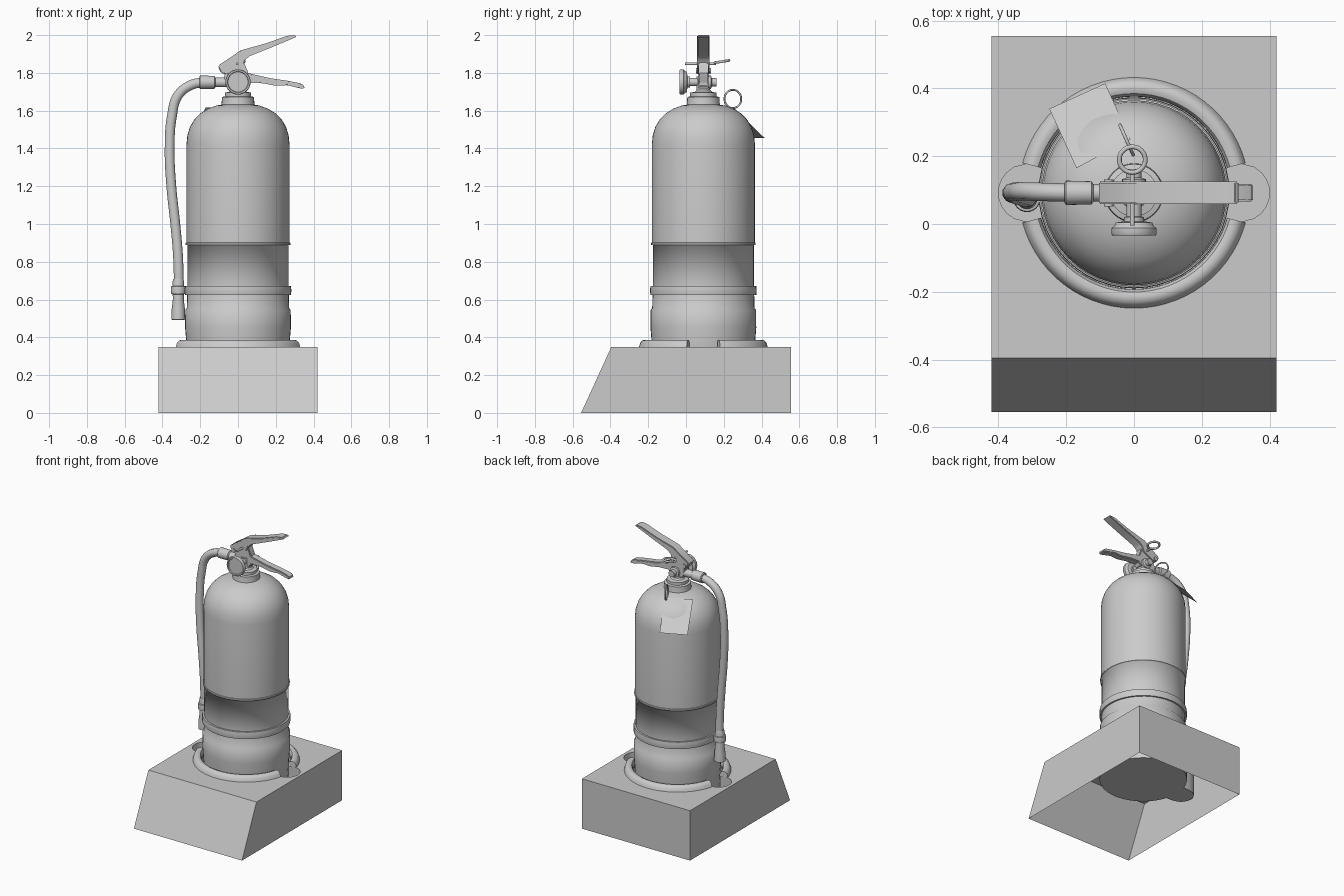
import bpy, bmesh, math
from mathutils import Vector, Matrix

if "Cube" in bpy.data.objects:
    bpy.data.objects.remove(bpy.data.objects["Cube"])

CY = 0.092                      # y of the cylinder axis
grey = bpy.data.materials.new("light_grey")
grey.diffuse_color = (0.6, 0.6, 0.6, 1)
grey.use_nodes = True
grey.node_tree.nodes["Principled BSDF"].inputs["Base Color"].default_value = grey.diffuse_color


def finish(name, bm, angle=35):
    """Turn a bmesh into a shaded object."""
    bmesh.ops.recalc_face_normals(bm, faces=bm.faces)
    me = bpy.data.meshes.new(name)
    bm.to_mesh(me)
    bm.free()
    ob = bpy.data.objects.new(name, me)
    bpy.context.collection.objects.link(ob)
    me.materials.append(grey)
    bpy.ops.object.select_all(action='DESELECT')
    ob.select_set(True)
    bpy.context.view_layer.objects.active = ob
    bpy.ops.object.shade_smooth_by_angle(angle=math.radians(angle))
    return ob


def lathe(name, profile, loc=(0, CY, 0), axis=(0, 0, 1), segs=48, angle=35, arc=None):
    """Revolve (radius, height) points round an axis; arc limits it to (start, end) degrees."""
    bm = bmesh.new()
    a0, a1 = (math.radians(a) for a in (arc or (0, 360)))
    n = segs if arc is None else segs + 1
    rows = []
    for i in range(n):
        a = a0 + (a1 - a0) * i / segs
        rows.append([bm.verts.new((r * math.cos(a), r * math.sin(a), z)) for r, z in profile])
    for i in range(segs):
        p, q = rows[i], rows[(i + 1) % n]
        for k in range(len(profile) - 1):
            bm.faces.new((p[k], q[k], q[k + 1], p[k + 1]))
    if arc:
        bm.faces.new(rows[0])
        bm.faces.new(rows[-1])
    bmesh.ops.remove_doubles(bm, verts=bm.verts, dist=1e-5)
    rot = Vector((0, 0, 1)).rotation_difference(Vector(axis)).to_matrix().to_4x4()
    bm.transform(Matrix.Translation(loc) @ rot)
    return finish(name, bm, angle)


def prism(name, outline, y0, y1, bevel=0.006):
    """Side outline in x and z, given thickness along y, with softened edges."""
    bm = bmesh.new()
    face = bm.faces.new([bm.verts.new((x, y0, z)) for x, z in outline])
    out = bmesh.ops.extrude_face_region(bm, geom=[face])
    bmesh.ops.translate(bm, vec=(0, y1 - y0, 0),
                        verts=[v for v in out['geom'] if isinstance(v, bmesh.types.BMVert)])
    bmesh.ops.recalc_face_normals(bm, faces=bm.faces)
    bmesh.ops.bevel(bm, geom=bm.edges[:], offset=bevel, segments=2, affect='EDGES',
                    clamp_overlap=True)
    return finish(name, bm)


def tube(name, points, radius, cyclic=False):
    """Round tube along a smooth path."""
    cu = bpy.data.curves.new(name, 'CURVE')
    cu.dimensions = '3D'
    cu.bevel_depth, cu.bevel_resolution, cu.use_fill_caps = radius, 3, True
    sp = cu.splines.new('BEZIER')
    sp.bezier_points.add(len(points) - 1)
    sp.use_cyclic_u, sp.resolution_u = cyclic, 8
    for bp, p in zip(sp.bezier_points, points):
        bp.co = p
        bp.handle_left_type = bp.handle_right_type = 'AUTO'
    ob = bpy.data.objects.new(name, cu)
    bpy.context.collection.objects.link(ob)
    cu.materials.append(grey)
    bpy.ops.object.select_all(action='DESELECT')
    ob.select_set(True)
    bpy.context.view_layer.objects.active = ob
    bpy.ops.object.convert(target='MESH')
    bpy.ops.object.shade_smooth_by_angle(angle=math.radians(40))
    return ob


def hoop(name, centre, u, v, radius, wire):
    c, u, v = Vector(centre), Vector(u).normalized(), Vector(v).normalized()
    pts = [c + radius * (math.cos(t * math.pi / 4) * u + math.sin(t * math.pi / 4) * v)
           for t in range(8)]
    return tube(name, pts, wire, True)


# Base: hollow sloped box, open underneath, with a well sunk in the top
def well_radius(a):
    cx, rl = 0.315, 0.085
    side = abs(cx * math.sin(a))
    lobe = abs(cx * math.cos(a)) + math.sqrt(rl ** 2 - side ** 2) if side < rl else 0
    return max(0.281, lobe)


def loop(bm, pts):
    vs = [bm.verts.new(p) for p in pts]
    return vs, [bm.edges.new((vs[i], vs[(i + 1) % len(vs)])) for i in range(len(vs))]


def bridge(bm, a, b):
    for i in range(len(a)):
        j = (i + 1) % len(a)
        bm.faces.new((a[i], a[j], b[j], b[i]))


bm = bmesh.new()
corners = [(-0.42, -1), (0.42, -1), (0.42, 1), (-0.42, 1)]
top, top_edges = loop(bm, [(x, 0.555 if s > 0 else -0.395, 0.35) for x, s in corners])
foot, _ = loop(bm, [(x, 0.555 * s, 0) for x, s in corners])
rim_pts = []
for i in range(120):
    a = i * math.tau / 120
    r = well_radius(a)
    rim_pts.append((r * math.cos(a), CY + r * math.sin(a)))
rim, rim_edges = loop(bm, [(x, y, 0.35) for x, y in rim_pts])
floor, _ = loop(bm, [(x, y, 0.16) for x, y in rim_pts])
bmesh.ops.triangle_fill(bm, edges=top_edges + rim_edges, use_beauty=True)
bridge(bm, top, foot)
bridge(bm, rim, floor)
bm.faces.new(floor)
finish("base", bm, 30)

# Raised rim: two half rings, leaving gaps at the finger recesses
rim_profile = [(0.284, 0.345), (0.285, 0.37), (0.293, 0.382), (0.306, 0.387),
               (0.322, 0.384), (0.334, 0.372), (0.342, 0.345)]
for label, start in (("back", 15), ("front", 195)):
    lathe(label + "_rim", rim_profile, arc=(start, start + 150), segs=28)

# Cylinder: domed top, recessed band, lower part
lathe("cylinder_top", [(0.277, 0.89), (0.277, 0.9), (0.273, 0.902), (0.273, 1.42),
                       (0.268, 1.47), (0.254, 1.515), (0.23, 1.555), (0.2, 1.585),
                       (0.16, 1.61), (0.115, 1.627), (0.085, 1.632)], angle=30)
lathe("cylinder_band", [(0.277, 0.89), (0.268, 0.888), (0.268, 0.665)], angle=180)
lathe("cylinder_bottom", [(0.268, 0.665), (0.271, 0.555), (0.279, 0.545), (0.28, 0.45),
                          (0.275, 0.39), (0.268, 0.25), (0.25, 0.195), (0.2, 0.165),
                          (0, 0.165)], angle=60)

# Strap round the cylinder, and the hose clip
lathe("strap", [(0.268, 0.672), (0.28, 0.672), (0.282, 0.655), (0.282, 0.64),
                (0.28, 0.624), (0.268, 0.624)])
lathe("hose_clip", [(0.03, 0.628), (0.038, 0.63), (0.04, 0.65), (0.038, 0.67), (0.03, 0.672)],
      loc=(-0.316, 0.075, 0), segs=24)

# Neck and valve
lathe("neck", [(0.09, 1.62), (0.087, 1.632), (0.085, 1.672), (0.07, 1.676), (0.07, 1.695),
               (0.045, 1.7), (0.036, 1.71), (0.036, 1.78), (0, 1.78)], segs=32)
prism("valve_body", [(-0.06, 1.72), (0.04, 1.72), (0.06, 1.75), (0.055, 1.8), (0.03, 1.86),
                     (-0.05, 1.84), (-0.075, 1.785)], CY - 0.026, CY + 0.026)
lathe("valve_boss", [(0, 0), (0.035, 0), (0.035, 0.03), (0.022, 0.035), (0.022, 0.06), (0, 0.06)],
      loc=(0, CY + 0.01, 1.75), axis=(0, 1, 0), segs=24)

# Pressure gauge on its stem
lathe("gauge", [(0, 0.027), (0.053, 0.027), (0.056, 0.034), (0.064, 0.034), (0.067, 0.028),
                (0.067, 0.012), (0.058, 0.006), (0.054, -0.004), (0.03, -0.008),
                (0.03, -0.02), (0.022, -0.022), (0.022, -0.09), (0, -0.09)],
      loc=(0, 0, 1.752), axis=(0, -1, 0), segs=32)

# Squeeze levers
prism("upper_lever", [(-0.105, 1.83), (-0.1, 1.842), (-0.02, 1.895), (0.01, 1.918),
                      (0.15, 1.957), (0.26, 1.996), (0.3, 2.0), (0.312, 1.992),
                      (0.28, 1.978), (0.17, 1.932), (0.06, 1.888), (0.035, 1.865),
                      (0.02, 1.83), (-0.06, 1.79), (-0.09, 1.8)], CY - 0.033, CY + 0.033, 0.004)
prism("lower_lever", [(0.02, 1.81), (0.07, 1.795), (0.17, 1.772), (0.27, 1.757), (0.335, 1.744),
                      (0.352, 1.73), (0.35, 1.715), (0.32, 1.72), (0.26, 1.735), (0.2, 1.732),
                      (0.13, 1.745), (0.05, 1.748)], CY - 0.026, CY + 0.026, 0.005)
lathe("lever_pivot", [(0, -0.04), (0.014, -0.04), (0.014, 0.04), (0, 0.04)],
      loc=(-0.075, CY, 1.812), axis=(0, 1, 0), segs=16)

# Hose with connector and nozzle
lathe("hose_connector", [(0, 0), (0.026, 0), (0.026, 0.06), (0.034, 0.065), (0.036, 0.14),
                         (0.03, 0.145), (0, 0.145)],
      loc=(-0.06, CY, 1.75), axis=(-1, 0, 0), segs=24)
tube("hose", [(-0.17, CY, 1.752), (-0.25, 0.094, 1.735), (-0.318, 0.096, 1.68),
              (-0.35, 0.096, 1.57), (-0.362, 0.092, 1.4), (-0.353, 0.086, 1.2),
              (-0.332, 0.08, 1.0), (-0.317, 0.076, 0.82), (-0.313, 0.075, 0.66)], 0.027)
lathe("nozzle", [(0, 0.5), (0.028, 0.492), (0.037, 0.494), (0.035, 0.55), (0.029, 0.6),
                 (0.031, 0.69), (0.027, 0.71), (0, 0.71)], loc=(-0.316, 0.075, 0), segs=24)

# Safety pin with pull ring, and the wire ring holding the tag
lathe("safety_pin", [(0, 0), (0.007, 0), (0.007, 0.165), (0, 0.165)],
      loc=(-0.005, -0.005, 1.848), axis=(0, 1, 0), segs=12)
hoop("pull_ring", (-0.005, 0.19, 1.86), (1, 0, 0), (0, 1, 0.15), 0.038, 0.007)
hoop("tag_ring", (-0.022, 0.248, 1.662), (-0.4, 0.9, 0), (0, 0, 1), 0.048, 0.005)

# Hanging tag: thin sloped card
bm = bmesh.new()
card = bm.faces.new([bm.verts.new(p) for p in ((-0.17, 0.165, 1.618), (-0.01, 0.25, 1.618),
                                               (-0.085, 0.415, 1.456), (-0.25, 0.34, 1.456))])
bmesh.ops.solidify(bm, geom=[card], thickness=0.004)
finish("tag", bm)
